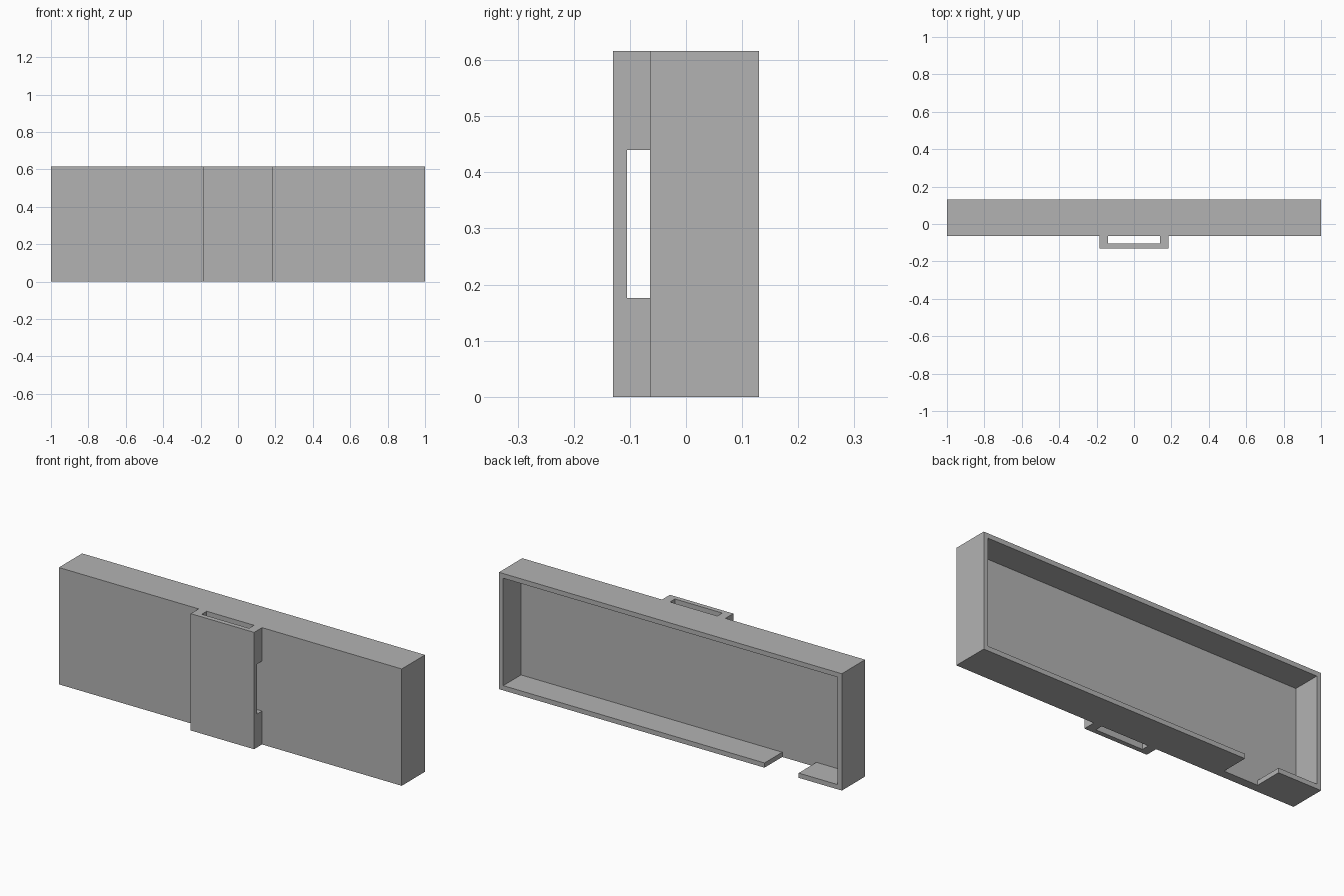
import bpy
import bmesh

default = bpy.data.objects.get("Cube")
if default:
    bpy.data.objects.remove(default, do_unlink=True)

# Overall dimensions
HEIGHT = 0.616
BACK, FACE, CLIP_FRONT = 0.13, -0.064, -0.13
WALL = 0.025
CAVITY_FLOOR = -0.018
CLIP_HALF, SLOT_HALF, SLOT_FRONT = 0.185, 0.138, -0.105
OVER = 0.1

grey = bpy.data.materials.new("plain grey")
grey.use_nodes = True
colour = (0.45, 0.45, 0.45, 1)
grey.diffuse_color = colour
grey.node_tree.nodes["Principled BSDF"].inputs["Base Color"].default_value = colour


def prism(name, outline, z0, z1):
    """Extrude a plan outline between two heights."""
    bm = bmesh.new()
    base = bm.faces.new([bm.verts.new((x, y, z0)) for x, y in outline])
    top = bmesh.ops.extrude_face_region(bm, geom=[base])["geom"]
    verts = [v for v in top if isinstance(v, bmesh.types.BMVert)]
    bmesh.ops.translate(bm, verts=verts, vec=(0, 0, z1 - z0))
    bmesh.ops.recalc_face_normals(bm, faces=bm.faces)
    mesh = bpy.data.meshes.new(name)
    bm.to_mesh(mesh)
    bm.free()
    mesh.materials.append(grey)
    obj = bpy.data.objects.new(name, mesh)
    bpy.context.collection.objects.link(obj)
    return obj


def cut(target, name, x, y, z):
    """Subtract a box given by its ranges on each axis."""
    outline = [(x[0], y[0]), (x[1], y[0]), (x[1], y[1]), (x[0], y[1])]
    cutter = prism(name, outline, *z)
    cutter.hide_render = True
    mod = target.modifiers.new(name, 'BOOLEAN')
    mod.operation = 'DIFFERENCE'
    mod.solver = 'EXACT'
    mod.object = cutter
    bpy.ops.object.select_all(action='DESELECT')
    bpy.context.view_layer.objects.active = target
    target.select_set(True)
    bpy.ops.object.modifier_apply(modifier=name)
    bpy.data.objects.remove(cutter, do_unlink=True)


# Tray body with the clip block on its front, from one mirrored plan
half = [(1, BACK), (1, FACE), (CLIP_HALF, FACE), (CLIP_HALF, CLIP_FRONT)]
plan = half + [(-x, y) for x, y in reversed(half)]
tray = prism("open_back_tray_with_clip", plan, 0, HEIGHT)

# Hollow open at the back
cut(tray, "cavity", (WALL - 1, 1 - WALL), (CAVITY_FLOOR, BACK + OVER),
    (WALL, HEIGHT - WALL))

# Gap in the bottom wall
cut(tray, "bottom_gap", (-0.748, -0.549), (CAVITY_FLOOR, BACK + OVER),
    (-OVER, WALL + 0.01))

# Vertical slot through the clip and the window across its sides
cut(tray, "clip_slot", (-SLOT_HALF, SLOT_HALF), (SLOT_FRONT, FACE),
    (-OVER, HEIGHT + OVER))
cut(tray, "clip_window", (-CLIP_HALF - OVER, CLIP_HALF + OVER),
    (SLOT_FRONT, FACE), (0.176, 0.44))
